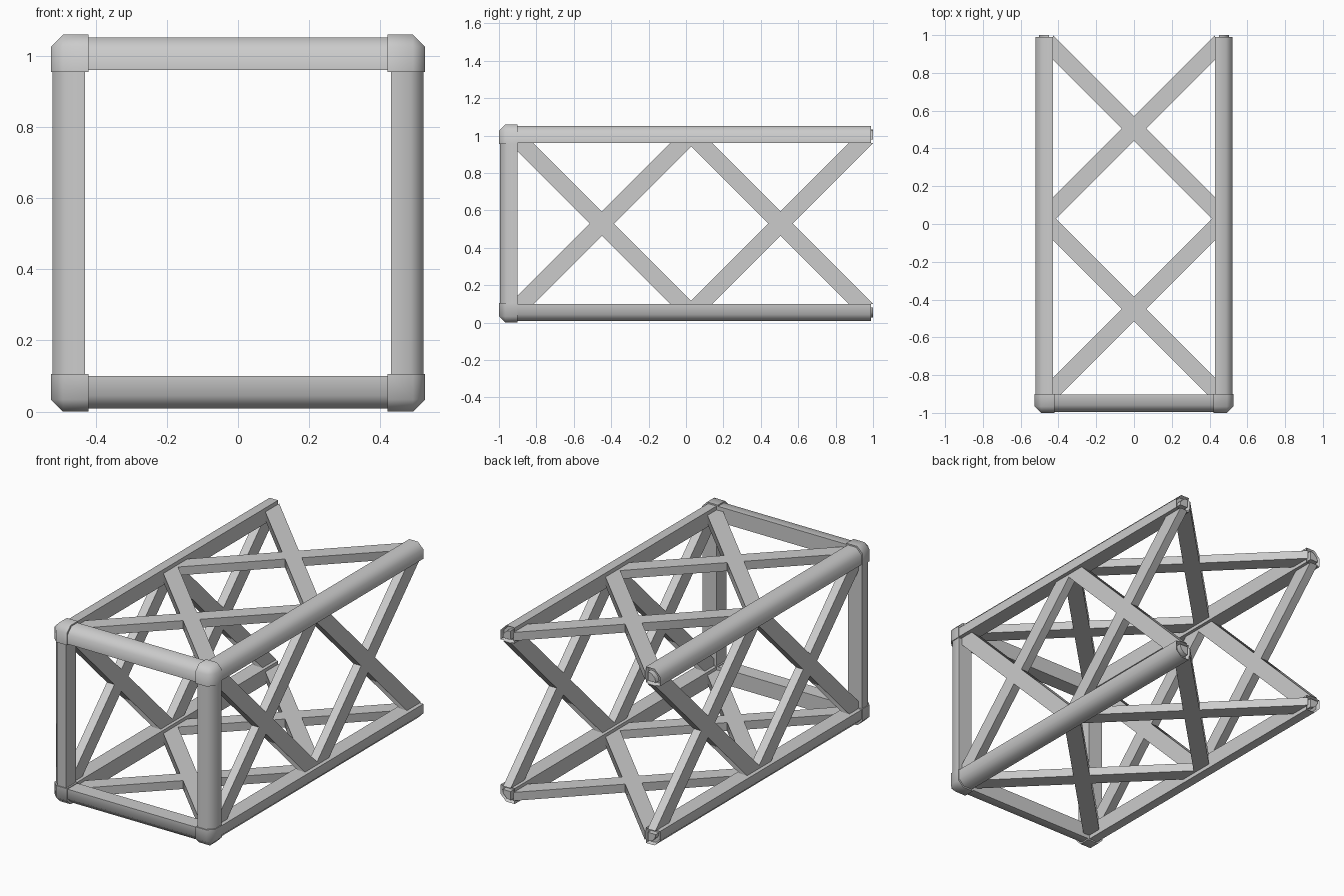
import bpy, bmesh
from mathutils import Vector

if "Cube" in bpy.data.objects:
    bpy.data.objects.remove(bpy.data.objects["Cube"])

CZ = 0.53          # height of the frame's centre line
IN, OUT = 0.43, 0.522   # inner and outer faces of the tubes
CH = 0.036         # outer edge chamfer


def finish(name, bm):
    bmesh.ops.recalc_face_normals(bm, faces=bm.faces[:])
    me = bpy.data.meshes.new(name)
    bm.to_mesh(me)
    bm.free()
    ob = bpy.data.objects.new(name, me)
    bpy.context.collection.objects.link(ob)
    bpy.ops.object.select_all(action='DESELECT')
    ob.select_set(True)
    bpy.context.view_layer.objects.active = ob
    bpy.ops.object.shade_smooth_by_angle(angle=0.9)
    return ob


def prism(name, pts, vec, socket=False):
    bm = bmesh.new()
    base = bm.faces.new([bm.verts.new(p) for p in pts])
    new = bmesh.ops.extrude_face_region(bm, geom=[base], use_keep_orig=True)['geom']
    moved = [v for v in new if isinstance(v, bmesh.types.BMVert)]
    bmesh.ops.translate(bm, verts=moved, vec=vec)
    bmesh.ops.recalc_face_normals(bm, faces=bm.faces[:])
    if socket:
        # shallow recess with a small nub in the open end
        end = next(f for f in bm.faces if f.normal.y > 0.99)
        bmesh.ops.inset_region(bm, faces=[end], thickness=0.01)
        bmesh.ops.translate(bm, verts=end.verts[:], vec=(0, -0.02, 0))
        bmesh.ops.inset_region(bm, faces=[end], thickness=0.018)
        ext = bmesh.ops.extrude_discrete_faces(bm, faces=[end])['faces']
        bmesh.ops.translate(bm, verts=ext[0].verts[:], vec=(0, 0.03, 0))
    return finish(name, bm)


def profile(d):
    # square tube section with its outer corner cut off
    return [(0, 0), (d, 0), (d, d - CH), (d - CH, d), (0, d)]


SEC = profile(OUT - IN)

for sx, side in ((-1, "left"), (1, "right")):
    # upright post in the front frame
    prism(f"front_post_{side}",
          [(sx * (IN + a), -0.902 - b, 0.09) for a, b in SEC], (0, 0, 0.88))
    for sz, level in ((-1, "lower"), (1, "upper")):
        # long rail
        prism(f"rail_{level}_{side}",
              [(sx * (IN + a), -0.95, CZ + sz * (IN + b)) for a, b in SEC],
              (0, 1.94, 0), socket=True)

        # corner cap: cube with the three outer edges bevelled
        bm = bmesh.new()
        bmesh.ops.create_cube(bm, size=1)
        for v in bm.verts:
            v.co = ((v.co.x * 0.105 + sx * 0.4735), v.co.y * 0.10 - 0.95,
                    CZ + sz * 0.4775 + v.co.z * 0.105)
        tip = max(bm.verts, key=lambda v: v.co.x * sx + v.co.z * sz - v.co.y)
        bmesh.ops.bevel(bm, geom=list(tip.link_edges), offset=0.034, segments=1,
                        affect='EDGES', profile=0.5)
        finish(f"corner_cap_{level}_{side}", bm)

# cross bars of the front frame
for sz, level in ((-1, "lower"), (1, "upper")):
    prism(f"front_bar_{level}",
          [(-0.45, -0.902 - a, CZ + sz * (IN + b)) for a, b in SEC], (0.9, 0, 0))

# crossed diagonal braces: two bays on each of the four long faces
W, T, MID = 0.065, 0.05, 0.474
for face in ("left", "right", "lower", "upper"):
    s = -1 if face in ("left", "lower") else 1
    for bay, cy in (("front", -0.45), ("back", 0.505)):
        for k in (-1, 1):
            flat = [(-k * IN - W, -IN), (-k * IN + W, -IN),
                    (k * IN + W, IN), (k * IN - W, IN)]
            w0 = s * MID - T / 2
            if face in ("left", "right"):
                pts = [(w0, cy + y, CZ + u) for y, u in flat]
                vec = Vector((T, 0, 0))
            else:
                pts = [(u, cy + y, CZ + w0) for y, u in flat]
                vec = Vector((0, 0, T))
            prism(f"brace_{face}_{bay}_{'a' if k < 0 else 'b'}", pts, vec)
